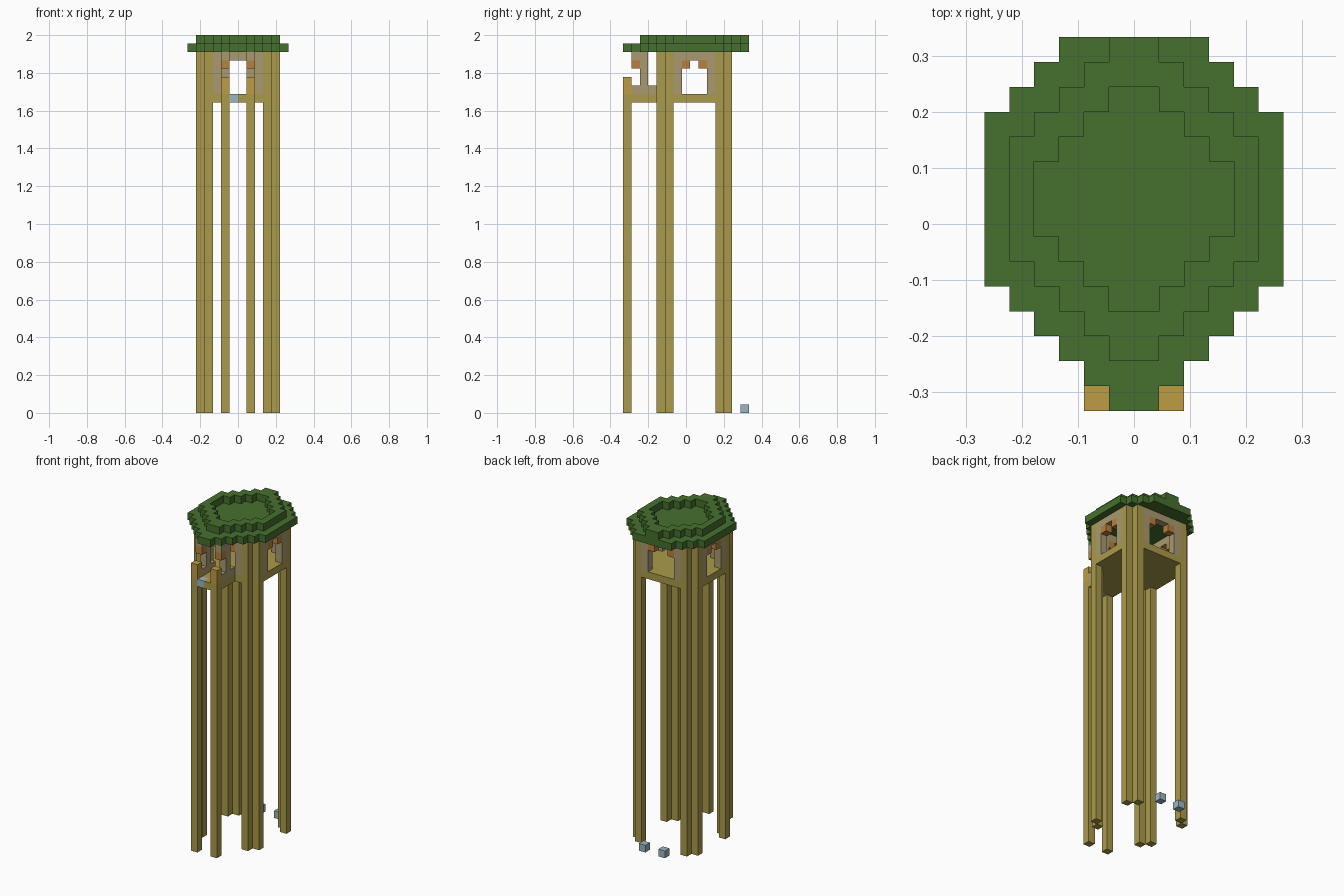
import bpy, bmesh
from itertools import product
from mathutils import Vector

cube = bpy.data.objects.get("Cube")
if cube:
    bpy.data.objects.remove(cube, do_unlink=True)

U = 2 / 45                      # size of one block
ORIGIN = Vector((0, -7.5, 0))   # blocks count from the front edge
AXES = [Vector((1, 0, 0)), Vector((0, 1, 0)), Vector((0, 0, 1))]


def material(name, hex_colour):
    channels = [int(hex_colour[i:i + 2], 16) / 255 for i in (0, 2, 4)]
    colour = [c / 12.92 if c < 0.04 else ((c + 0.055) / 1.055) ** 2.4 for c in channels] + [1]
    mat = bpy.data.materials.new(name)
    mat.use_nodes = True
    mat.diffuse_color = colour
    mat.node_tree.nodes["Principled BSDF"].inputs["Base Color"].default_value = colour
    return mat


GREEN = material("leaf_green", "46702E")
GOLD = material("golden_wood", "AA9A4B")
TAN = material("pale_tan", "AA9A70")
ORANGE = material("orange_wood", "B9813F")
AMBER = material("amber_wood", "BE9C43")
BLUE = material("pale_blue", "9CB6C2")


def box(x0, x1, y0, y1, z0, z1):
    """Set of block cells filling a box."""
    return set(product(range(x0, x1), range(y0, y1), range(z0, z1)))


def mirrored(cells):
    return cells | {(-x - 1, y, z) for x, y, z in cells}


def disc(limit, reach, z):
    """Stepped octagonal layer centred on the house."""
    cells = set()
    for y in range(15):
        half = min(limit, reach - abs(y - 8))
        if half > 0:
            cells |= box(-half, half, y, y + 1, z, z + 1)
    return cells


def build(name, cells, mat):
    """Skin the outer surface of a group of cells."""
    bm = bmesh.new()
    for cell in cells:
        centre = Vector(cell) + Vector((0.5, 0.5, 0.5)) + ORIGIN
        for i, sign in product(range(3), (-1, 1)):
            near = list(cell)
            near[i] += sign
            if tuple(near) in cells:
                continue
            a, b = AXES[(i + 1) % 3] / 2, AXES[(i + 2) % 3] / 2
            mid = centre + AXES[i] * sign / 2
            ring = [mid - a - b, mid + a - b, mid + a + b, mid - a + b]
            bm.faces.new([bm.verts.new(p * U) for p in ring[::sign]])
    bmesh.ops.remove_doubles(bm, verts=bm.verts, dist=U / 100)
    bmesh.ops.dissolve_limit(bm, angle_limit=0.01, verts=bm.verts, edges=bm.edges)
    mesh = bpy.data.meshes.new(name)
    bm.to_mesh(mesh)
    bm.free()
    mesh.materials.append(mat)
    obj = bpy.data.objects.new(name, mesh)
    bpy.context.collection.objects.link(obj)
    return obj


# Roof: a wide slab with a raised rim
build("roof_slab", disc(6, 9, 43), GREEN)
build("roof_rim", disc(5, 7, 44) - disc(4, 5, 44), GREEN)

# Corner stilts: two diagonal columns at each notched corner
for side, x in (("left", 3), ("right", -4)):
    out = x + 1 if x > 0 else x - 1
    for end, y, inner in (("front", 4, 5), ("back", 12, 11)):
        build(f"{end}_{side}_end_stilt", box(x, x + 1, y, y + 1, 0, 43), GOLD)
        build(f"{end}_{side}_side_stilt", box(out, out + 1, inner, inner + 1, 0, 43), GOLD)

# House floor with notched corners, and the porch floor
floor = box(-5, 5, 6, 11, 37, 38) | box(-3, 3, 4, 13, 37, 38) | box(-4, 4, 5, 12, 37, 38)
porch = box(-2, 2, 1, 4, 37, 38) | box(0, 1, 0, 1, 37, 38)
build("floor", floor | porch, GOLD)
build("porch_step", box(-1, 0, 0, 1, 37, 38), BLUE)

# Side walls with arched windows
for side, x in (("left", 4), ("right", -5)):
    build(f"{side}_wall", box(x, x + 1, 6, 11, 38, 43) - box(x, x + 1, 7, 10, 38, 42), TAN)
    corners = box(x, x + 1, 7, 8, 41, 42) | box(x, x + 1, 9, 10, 41, 42)
    build(f"{side}_window_corners", corners, ORANGE)

# Front doorway and back window
for end, y in (("front", 4), ("back", 12)):
    build(f"{end}_wall", box(-3, 3, y, y + 1, 38, 43) - box(-2, 2, y, y + 1, 38, 42), TAN)
    build(f"{end}_opening_corners", mirrored(box(1, 2, y, y + 1, 41, 42)), ORANGE)

# Porch posts, railings and brackets
build("porch_posts", mirrored(box(1, 2, 0, 1, 0, 38)), GOLD)
build("porch_post_caps", mirrored(box(1, 2, 0, 1, 38, 40)), AMBER)
rail = box(1, 2, 1, 4, 38, 39) | box(1, 2, 2, 3, 39, 43) | box(1, 2, 1, 2, 42, 43)
build("porch_railings", mirrored(rail), TAN)
build("porch_brackets", mirrored(box(1, 2, 1, 2, 41, 42)), ORANGE)

# Small blocks on the ground behind
build("ground_blocks", mirrored(box(1, 2, 14, 15, 0, 1)), BLUE)
